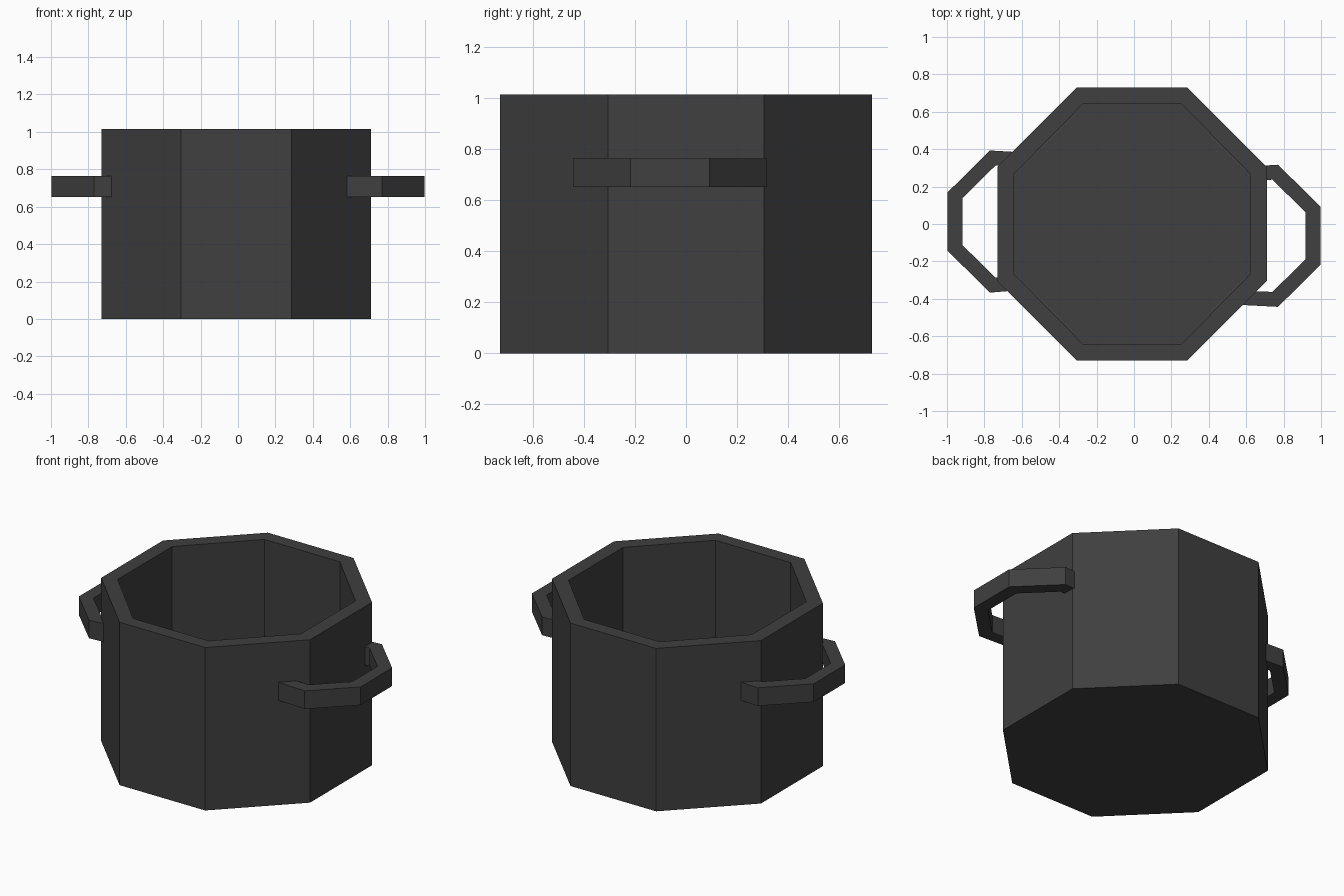
import bpy, bmesh

if "Cube" in bpy.data.objects:
    bpy.data.objects.remove(bpy.data.objects["Cube"])

iron = bpy.data.materials.new("dark_iron")
iron.diffuse_color = (0.05, 0.05, 0.05, 1)
iron.use_nodes = True
iron.node_tree.nodes["Principled BSDF"].inputs["Base Color"].default_value = iron.diffuse_color


def finish(name, bm):
    bmesh.ops.recalc_face_normals(bm, faces=bm.faces)
    mesh = bpy.data.meshes.new(name)
    bm.to_mesh(mesh)
    bm.free()
    mesh.materials.append(iron)
    obj = bpy.data.objects.new(name, mesh)
    bpy.context.collection.objects.link(obj)
    return obj


def octagon(bm, cx, ax, ay, hx, hy, z):
    pts = [(hx, ay), (ax, hy), (ax, -hy), (hx, -ay),
           (-hx, -ay), (-ax, -hy), (-ax, hy), (-hx, ay)]
    return [bm.verts.new((cx + x, y, z)) for x, y in pts]


# Hollow eight-sided pot: outer wall, rim, inner wall and floor
CX, TOP, FLOOR = -0.01, 1.015, 0.09
bm = bmesh.new()
outer = (0.72, 0.73, 0.295, 0.305)
inner = (0.632, 0.645, 0.26, 0.268)
rings = [octagon(bm, CX, *outer, 0), octagon(bm, CX, *outer, TOP),
         octagon(bm, CX, *inner, TOP), octagon(bm, CX, *inner, FLOOR)]
for a, b in zip(rings, rings[1:]):
    for i in range(8):
        j = (i + 1) % 8
        bm.faces.new((a[i], a[j], b[j], b[i]))
bm.faces.new(rings[0])
bm.faces.new(rings[-1])
finish("pot", bm)


# Faceted loop handle, extruded from a flat bracket outline
def handle(name, side, cy, back_end, front_end):
    out = [(back_end, 0.373), (0.77, 0.38), (0.998, 0.155),
           (0.998, -0.155), (0.77, -0.38), (front_end, -0.37)]
    inn = [(back_end + 0.02, 0.297), (0.74, 0.3), (0.918, 0.125),
           (0.918, -0.125), (0.74, -0.3), (front_end + 0.02, -0.295)]
    bm = bmesh.new()

    def row(pts, z):
        return [bm.verts.new((side * x, cy + y, z)) for x, y in pts]
    loops = [row(out, 0.652), row(out, 0.765), row(inn, 0.765), row(inn, 0.652)]
    for k in range(4):
        a, b = loops[k], loops[(k + 1) % 4]
        for i in range(5):
            bm.faces.new((a[i], a[i + 1], b[i + 1], b[i]))
    for end in (0, -1):
        bm.faces.new([loop[end] for loop in loops])
    finish(name, bm)


handle("right_handle", 1, -0.063, 0.66, 0.58)
handle("left_handle", -1, 0.013, 0.65, 0.65)
